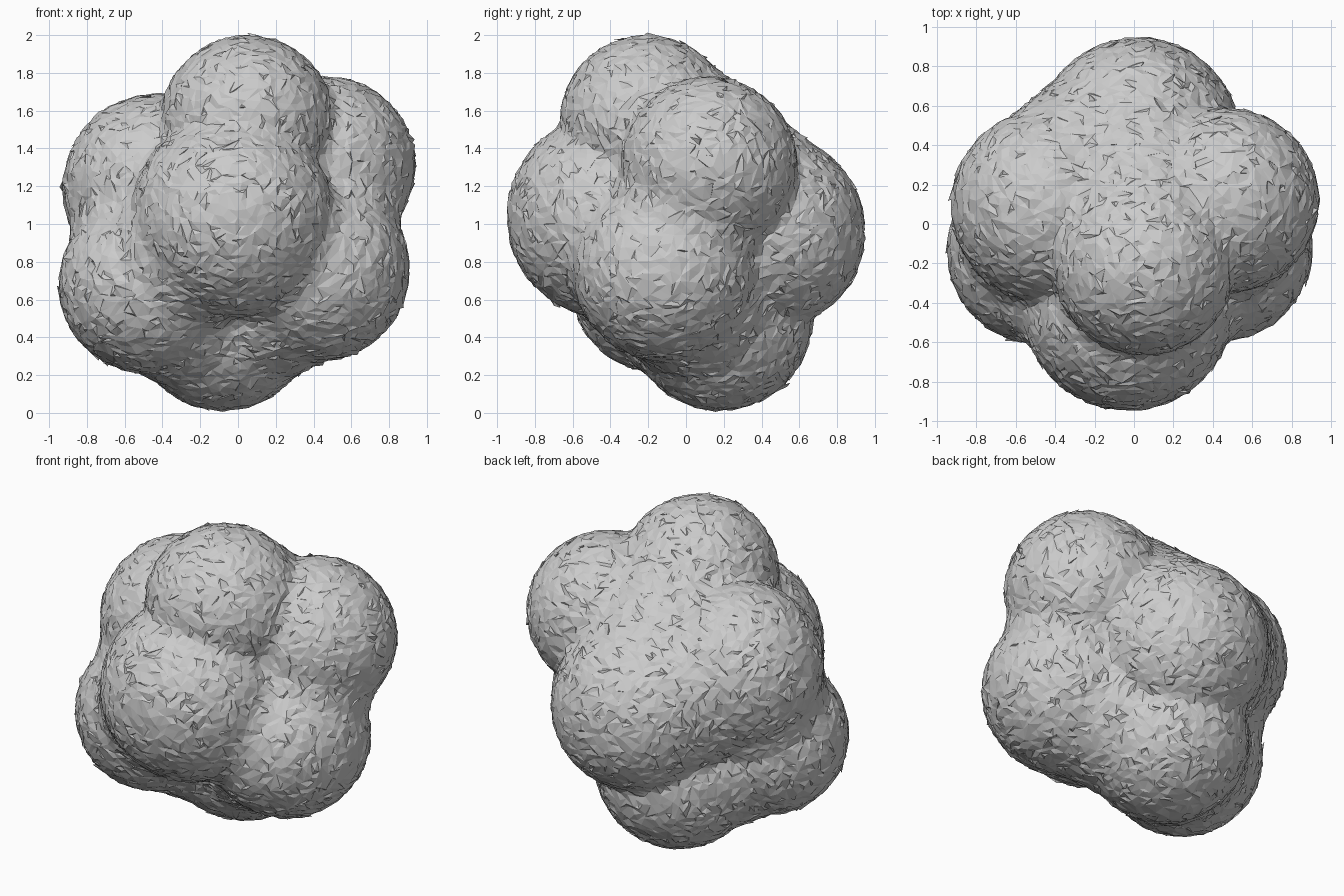
import bpy
import bmesh
import random
from mathutils import Vector

if "Cube" in bpy.data.objects:
    bpy.data.objects.remove(bpy.data.objects["Cube"])

random.seed(7)

# centre and radius of each rounded lobe in the cluster
LOBES = {
    "front": ((-0.03, -0.41, 1.04), 0.54),
    "top": ((0.05, -0.21, 1.54), 0.46),
    "upper_right": ((0.47, 0.12, 1.31), 0.47),
    "upper_left": ((-0.43, 0.09, 1.19), 0.50),
    "lower_left": ((-0.48, -0.14, 0.68), 0.47),
    "lower_right": ((0.42, -0.11, 0.76), 0.49),
    "back": ((0.02, 0.43, 0.96), 0.52),
    "bottom": ((-0.08, 0.18, 0.50), 0.49),
}

# webs that fill the valley between two lobes: how far each sits below the lobes
WEBS = [
    ("top", "back", 0.005), ("upper_left", "back", 0.02),
    ("bottom", "lower_right", 0.04), ("bottom", "lower_left", 0.03),
    ("upper_left", "lower_left", 0.05), ("upper_right", "lower_right", 0.06),
    ("front", "lower_left", 0.06), ("front", "lower_right", 0.07),
]


def rand_vec():
    return Vector([random.uniform(-1, 1) for _ in range(3)])


def add_sphere(bm, name, inset=0.0):
    centre, radius = LOBES[name]
    made = bmesh.ops.create_icosphere(bm, subdivisions=4, radius=radius - inset)
    bmesh.ops.translate(bm, verts=made["verts"], vec=centre)


def build_raw():
    """All lobes and webs together in one mesh."""
    mesh = bpy.data.meshes.new("lobed_cluster")
    bm = bmesh.new()
    for name in LOBES:
        add_sphere(bm, name)
    for a, b, inset in WEBS:
        web = bmesh.new()
        add_sphere(web, a, inset)
        add_sphere(web, b, inset)
        pts = [v.co.copy() for v in web.verts]
        web.free()
        verts = [bm.verts.new(p) for p in pts]
        hull = bmesh.ops.convex_hull(bm, input=verts)
        inner = {g for g in hull["geom_interior"] if isinstance(g, bmesh.types.BMVert)}
        bmesh.ops.delete(bm, geom=list(inner), context='VERTS')
    bmesh.ops.recalc_face_normals(bm, faces=bm.faces)
    bm.to_mesh(mesh)
    bm.free()
    return mesh


cluster = bpy.data.objects.new("lobed_cluster", build_raw())
bpy.context.collection.objects.link(cluster)

# fuse into one skin
fuse = cluster.modifiers.new("fuse", 'REMESH')
fuse.mode = 'VOXEL'
fuse.voxel_size = 0.03
deps = bpy.context.evaluated_depsgraph_get()
skin = bpy.data.meshes.new_from_object(cluster.evaluated_get(deps))
cluster.modifiers.clear()
cluster.data = skin

# rough surface with scattered flakes
bm = bmesh.new()
bm.from_mesh(skin)
bm.normal_update()
for v in bm.verts:
    n = v.normal.copy()
    v.co += n * random.uniform(-0.005, 0.004) + rand_vec() * 0.004
    if random.random() < 0.05:
        side = n.cross(rand_vec()).normalized()
        v.co += side * random.uniform(0.035, 0.06) + n * random.uniform(0.0, 0.012)
bmesh.ops.triangulate(bm, faces=bm.faces)
for f in bm.faces:
    f.smooth = False
bm.to_mesh(skin)
bm.free()

# irregular flat facets
dec = cluster.modifiers.new("facets", 'DECIMATE')
dec.ratio = 0.4
